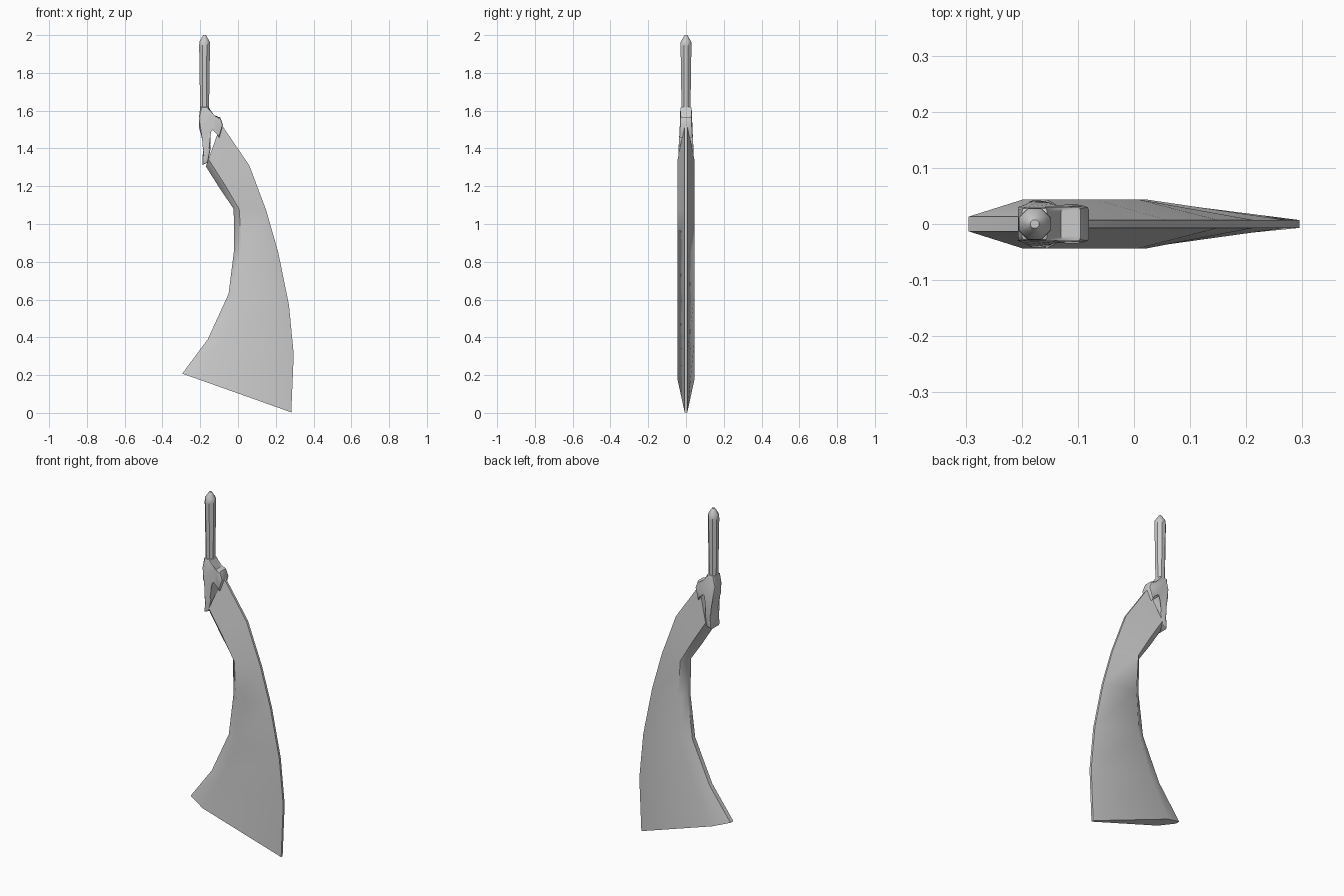
import bpy, bmesh, math

if "Cube" in bpy.data.objects:
    bpy.data.objects.remove(bpy.data.objects["Cube"])


def finish(name, bm, angle=40):
    bmesh.ops.recalc_face_normals(bm, faces=bm.faces)
    me = bpy.data.meshes.new(name)
    bm.to_mesh(me)
    bm.free()
    ob = bpy.data.objects.new(name, me)
    bpy.context.collection.objects.link(ob)
    bpy.ops.object.select_all(action='DESELECT')
    bpy.context.view_layer.objects.active = ob
    ob.select_set(True)
    bpy.ops.object.shade_smooth_by_angle(angle=math.radians(angle))
    return ob


def loft(name, rings, angle=40):
    bm = bmesh.new()
    loops = [[bm.verts.new(p) for p in r] for r in rings]
    for a, b in zip(loops, loops[1:]):
        for i in range(len(a)):
            j = (i + 1) % len(a)
            bm.faces.new((a[i], a[j], b[j], b[i]))
    bm.faces.new(loops[0])
    bm.faces.new(loops[-1])
    return finish(name, bm, angle)


# Blade: six-sided wedge sections between the spine and the cutting edge
spine = [(-.295, .208), (-.16, .39), (-.05, .63), (-.02, .87),
         (-.023, 1.08), (-.098, 1.19), (-.17, 1.305)]
edge = [(.282, .003), (.295, .31), (.27, .57), (.213, .85),
        (.15, 1.07), (.06, 1.31), (-.09, 1.53)]
sections = []
for (sx, sz), (ex, ez) in zip(spine, edge):
    rx, rz = sx + (ex - sx) * .17, sz + (ez - sz) * .17
    sections.append([(sx, -.013, sz), (rx, -.044, rz), (ex, -.007, ez),
                     (ex, .007, ez), (rx, .044, rz), (sx, .013, sz)])
loft("blade", sections, 50)

# Handle: octagonal grip with a pointed end
grip = [(1.50, .028, -.176), (1.62, .026, -.177), (1.70, .027, -.177),
        (1.94, .031, -.177), (1.965, .030, -.177), (1.99, .014, -.177),
        (2.0, .008, -.177)]
rings = []
for z, r, x in grip:
    rings.append([(x + r * math.cos(math.tau * (i + .5) / 8),
                   r * math.sin(math.tau * (i + .5) / 8), z) for i in range(8)])
loft("grip", rings)

# Guard: clawed collar clamping the top of the blade
outline = [(-.200, 1.62), (-.207, 1.56), (-.205, 1.50), (-.182, 1.45),
           (-.178, 1.40), (-.188, 1.36), (-.189, 1.312), (-.160, 1.325),
           (-.145, 1.40), (-.154, 1.465), (-.148, 1.498), (-.130, 1.508),
           (-.115, 1.49), (-.100, 1.455), (-.080, 1.525), (-.095, 1.567),
           (-.130, 1.567), (-.155, 1.62)]
bm = bmesh.new()
front, back = [], []
for x, z in outline:
    h = .030 + .012 * min(1, max(0, (1.56 - z) / .2))
    front.append(bm.verts.new((x, -h, z)))
    back.append(bm.verts.new((x, h, z)))
caps = [bm.faces.new(front), bm.faces.new(back[::-1])]
for i in range(len(front)):
    j = (i + 1) % len(front)
    bm.faces.new((front[i], back[i], back[j], front[j]))
rim = list({e for f in caps for e in f.edges})
bmesh.ops.bevel(bm, geom=rim, offset=.008, segments=2, profile=.5, affect='EDGES')
finish("guard", bm)
